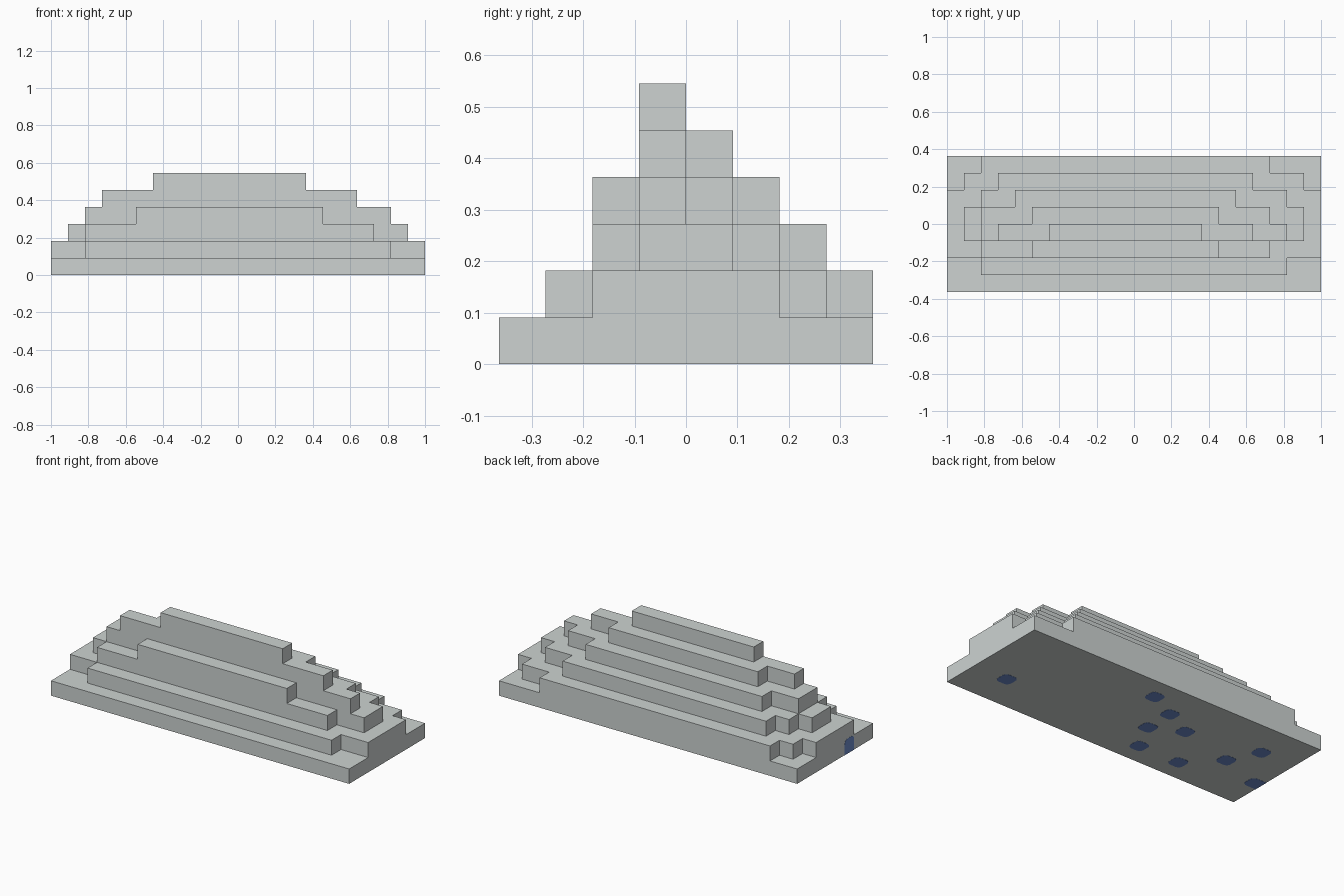
import bpy, bmesh, math
from mathutils import Vector

U = 1 / 11          # one building block
SKIN = 0.0008       # how far the coloured plates stand proud

if "Cube" in bpy.data.objects:
    bpy.data.objects.remove(bpy.data.objects["Cube"], do_unlink=True)


def material(name, rgb):
    m = bpy.data.materials.new(name)
    m.use_nodes = True
    m.diffuse_color = (*rgb, 1)
    m.node_tree.nodes["Principled BSDF"].inputs["Base Color"].default_value = (*rgb, 1)
    return m


grey = material("pale stone grey", (0.61, 0.65, 0.64))
blue = material("slate blue", (0.155, 0.26, 0.59))


def prism(name, points, offset, mat):
    """Extrude a flat outline along an offset vector."""
    bm = bmesh.new()
    face = bm.faces.new([bm.verts.new(p) for p in points])
    moved = bmesh.ops.extrude_face_region(bm, geom=[face])["geom"]
    bmesh.ops.translate(bm, vec=Vector(offset),
                        verts=[g for g in moved if isinstance(g, bmesh.types.BMVert)])
    bmesh.ops.recalc_face_normals(bm, faces=bm.faces)
    mesh = bpy.data.meshes.new(name)
    bm.to_mesh(mesh)
    bm.free()
    mesh.materials.append(mat)
    obj = bpy.data.objects.new(name, mesh)
    bpy.context.collection.objects.link(obj)


def stepped_outline(y0, rows):
    """Outline around rows of blocks, each row one unit deep and (left, right) wide."""
    right, left = [], []
    for i, (a, b) in enumerate(rows):
        for y in (y0 + i, y0 + i + 1):
            right.append((b, y))
            left.append((a, y))
    # keep only the true corners
    loop = right + left[::-1]
    loop = [p for i, p in enumerate(loop) if p != loop[i - 1]]
    n = len(loop)
    return [p for i, p in enumerate(loop)
            if not (loop[i - 1][0] == p[0] == loop[(i + 1) % n][0])]


# Terraced layers: front row position, then the span of each row towards the back
layers = [
    ("base_layer", -4, [(-11, 11)] * 8),
    ("second_layer", -3, [(-9, 9)] + [(-11, 11)] * 4 + [(-10, 10), (-9, 8)]),
    ("third_layer", -2, [(-9, 8), (-10, 10), (-10, 10), (-9, 9), (-8, 7)]),
    ("fourth_layer", -2, [(-6, 5), (-9, 9), (-9, 8), (-7, 6)]),
    ("fifth_layer", -1, [(-8, 7), (-6, 5)]),
    ("ridge_layer", -1, [(-5, 4)]),
]
for level, (name, y0, rows) in enumerate(layers):
    bottom = level * U if level else SKIN
    outline = [(x * U, y * U, bottom) for x, y in stepped_outline(y0, rows)]
    prism(name, outline, (0, 0, (level + 1) * U - bottom), grey)


def rounded_cell(square=(), r=0.3, steps=4):
    """Unit square with rounded corners, except the listed ones."""
    pts = []
    for k, (sx, sy) in enumerate([(1, 1), (-1, 1), (-1, -1), (1, -1)]):
        if k in square:
            pts.append((sx / 2, sy / 2))
            continue
        for s in range(steps + 1):
            a = math.pi / 2 * (k + s / steps)
            pts.append((sx * (0.5 - r) + r * math.cos(a), sy * (0.5 - r) + r * math.sin(a)))
    return pts


# Blue plates on the underside, by block centre
spots = [(8.5, -1.5), (0.5, 2.5), (-1.5, 1.5), (-1.5, -0.5), (-3.5, 0.5),
         (-2.5, -2.5), (-5.5, -2.5), (-7.5, -0.5), (-8.5, 1.5), (-10.5, -1.5)]
for i, (cx, cy) in enumerate(spots):
    at_edge = cx < -10
    cell = rounded_cell((1, 2) if at_edge else ())
    prism(f"underside_plate_{i + 1}", [((cx + x) * U, (cy + y) * U, 0) for x, y in cell],
          (0, 0, 2 * SKIN), blue)

# Matching plate on the end wall, rounded only at the top
edge_y = spots[-1][1]
prism("end_wall_plate", [(-1 - SKIN, (edge_y + y) * U, (0.5 + z) * U)
                         for y, z in rounded_cell((2, 3))], (2 * SKIN, 0, 0), blue)
